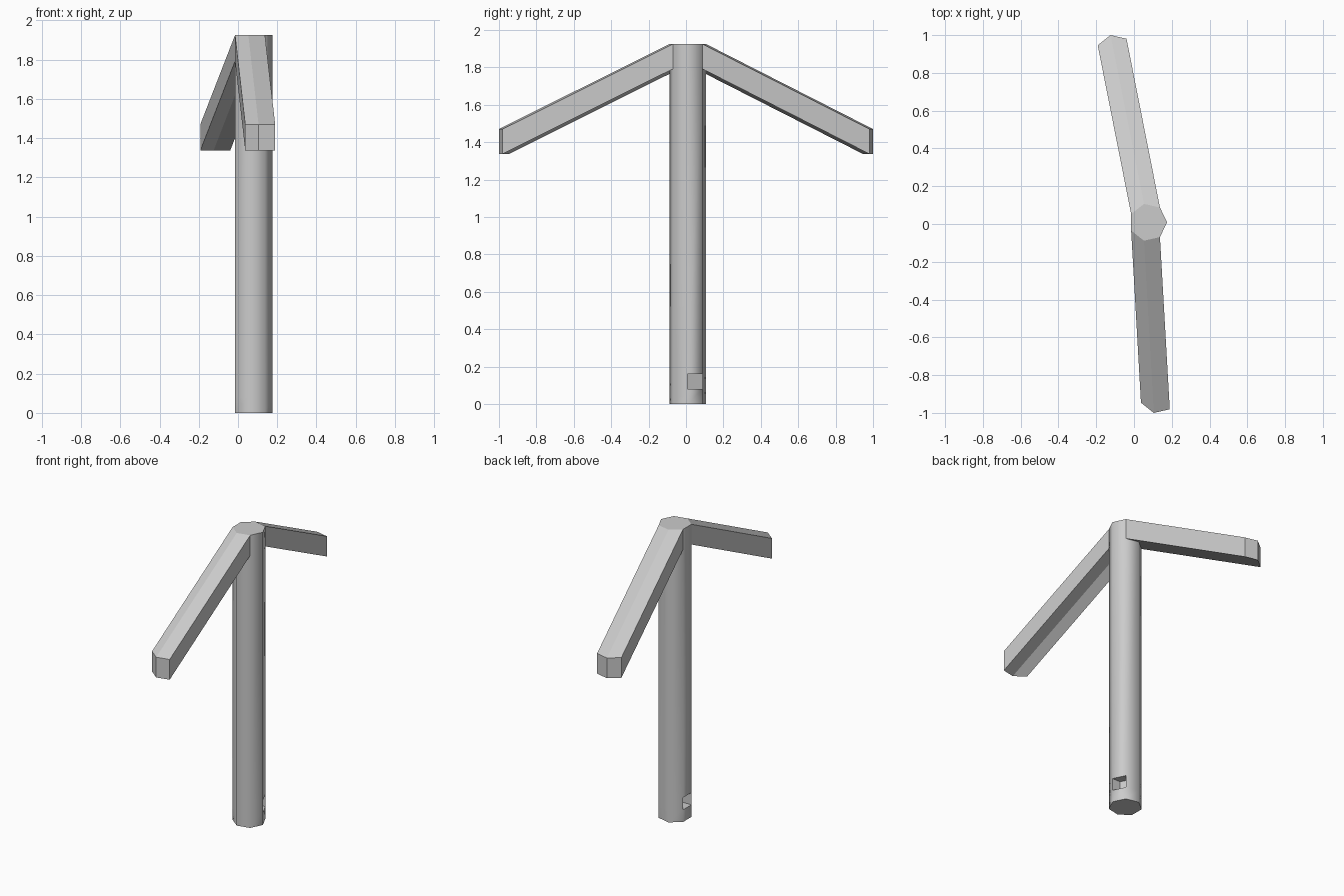
import bpy, bmesh
from math import cos, sin, tau, radians
from mathutils import Vector

cube = bpy.data.objects.get("Cube")
if cube:
    bpy.data.objects.remove(cube, do_unlink=True)

SIDES, RADIUS = 7, 0.1
CENTRE = Vector((0.075, 0.009, 0))
TOP, ARM_BASE = 1.925, 1.792

grey = bpy.data.materials.new("plain grey")
grey.use_nodes = True
grey.diffuse_color = (0.6, 0.6, 0.6, 1)
grey.node_tree.nodes["Principled BSDF"].inputs["Base Color"].default_value = (0.6, 0.6, 0.6, 1)


def corner(i, z):
    a = tau * i / SIDES
    return CENTRE + Vector((RADIUS * cos(a), RADIUS * sin(a), z))


def finish(bm, name):
    mesh = bpy.data.meshes.new(name)
    bm.to_mesh(mesh)
    bm.free()
    mesh.materials.append(grey)
    obj = bpy.data.objects.new(name, mesh)
    bpy.context.collection.objects.link(obj)
    return obj


def make_post():
    """Seven-sided post with two small square pockets near the foot."""
    bm = bmesh.new()
    levels = [0, 0.08, 0.16, ARM_BASE, TOP]
    rings = [[bm.verts.new(corner(i, z)) for i in range(SIDES)] for z in levels]
    pockets = []
    for k in range(len(levels) - 1):
        for i in range(SIDES):
            j = (i + 1) % SIDES
            face = bm.faces.new((rings[k][i], rings[k][j], rings[k + 1][j], rings[k + 1][i]))
            if k == 1 and i in (0, 3):
                pockets.append(face)
    bm.faces.new(rings[0][::-1])
    bm.faces.new(rings[-1])
    bm.normal_update()
    # Push the pocket floors inward
    for face in pockets:
        inward = Vector((-0.06 if face.normal.x > 0 else 0.06, 0, 0))
        floor = bmesh.ops.extrude_discrete_faces(bm, faces=[face])["faces"][0]
        bmesh.ops.translate(bm, verts=floor.verts, vec=inward)
    post = finish(bm, "post")
    bpy.ops.object.select_all(action="DESELECT")
    post.select_set(True)
    bpy.context.view_layer.objects.active = post
    bpy.ops.object.shade_smooth_by_angle(angle=radians(60))


def make_arm(name, corners, shift):
    """Sloping arm drawn out of two neighbouring sides of the post."""
    bm = bmesh.new()
    roots = [[corner(i, z) for i in corners] for z in (ARM_BASE, TOP)]
    low, high = [[bm.verts.new(p) for p in row] for row in roots]
    low_end, high_end = [[bm.verts.new(p + Vector(shift)) for p in row] for row in roots]
    for i in range(2):
        bm.faces.new((low_end[i], low_end[i + 1], high_end[i + 1], high_end[i]))
        bm.faces.new((high[i], high_end[i], high_end[i + 1], high[i + 1]))
        bm.faces.new((low[i], low[i + 1], low_end[i + 1], low_end[i]))
    for i, flip in ((0, 1), (2, -1)):
        bm.faces.new((low[i], low_end[i], high_end[i], high[i])[::flip])
    finish(bm, name)


make_post()
make_arm("back_arm", (1, 2, 3), (-0.177, 0.8935, -0.455))
make_arm("front_arm", (4, 5, 6), (0.052, -0.9115, -0.455))
